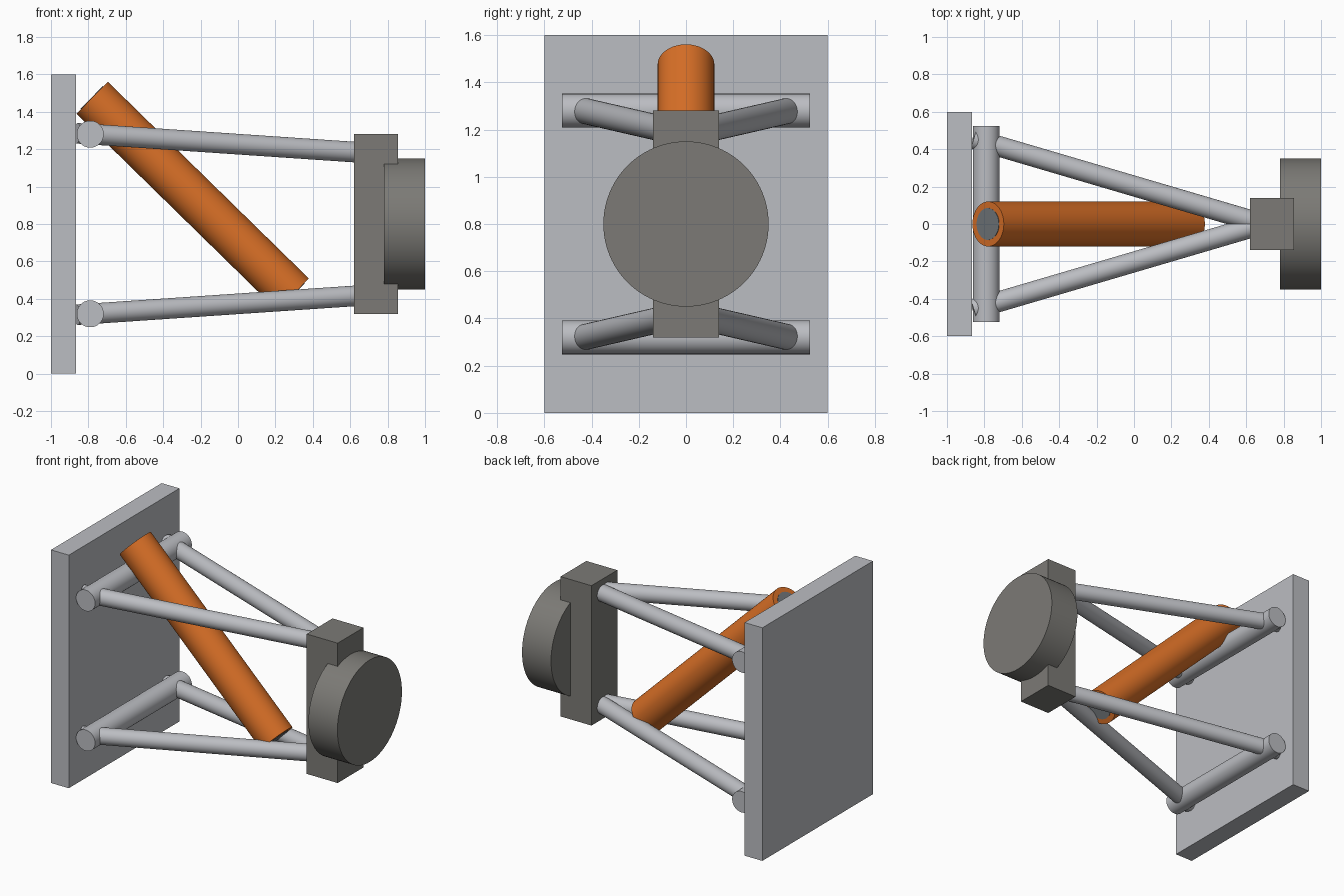
import bpy, math
from mathutils import Vector

cube = bpy.data.objects.get("Cube")
if cube:
    bpy.data.objects.remove(cube, do_unlink=True)


def material(name, color):
    m = bpy.data.materials.new(name)
    m.use_nodes = True
    m.diffuse_color = (*color, 1)
    m.node_tree.nodes["Principled BSDF"].inputs["Base Color"].default_value = (*color, 1)
    return m


SILVER = material("silver", (0.50, 0.51, 0.54))
IRON = material("iron_grey", (0.20, 0.195, 0.18))
ORANGE = material("orange", (0.69, 0.16, 0.02))
STEEL = material("steel_grey", (0.17, 0.185, 0.20))


def box(name, low, high, mat):
    low, high = Vector(low), Vector(high)
    bpy.ops.mesh.primitive_cube_add(size=1, location=(low + high) / 2)
    ob = bpy.context.object
    ob.name = name
    ob.scale = high - low
    bpy.ops.object.transform_apply(location=False, rotation=False, scale=True)
    ob.data.materials.append(mat)
    return ob


def rod(name, start, end, radius, mat, sides=48):
    start, end = Vector(start), Vector(end)
    axis = end - start
    bpy.ops.mesh.primitive_cylinder_add(vertices=sides, radius=radius, depth=axis.length,
                                        location=(start + end) / 2)
    ob = bpy.context.object
    ob.name = name
    ob.rotation_euler = axis.to_track_quat("Z", "Y").to_euler()
    ob.data.materials.append(mat)
    bpy.ops.object.shade_smooth_by_angle(angle=math.radians(30))
    return ob


# Chassis mounting plate
box("mounting_plate", (-1, -0.6, 0), (-0.865, 0.6, 1.6), SILVER)

# Two wishbones, mirrored about the hub height and the centre plane
HUB_Z = 0.8
for level, up in (("upper", 1), ("lower", -1)):
    z = HUB_Z + up * 0.48
    rod(level + "_pivot_tube", (-0.79, -0.525, z), (-0.79, 0.525, z), 0.072, SILVER)
    for side, s in (("front", -1), ("rear", 1)):
        rod(f"{level}_{side}_arm", (-0.86, s * 0.456, HUB_Z + up * 0.485),
            (0.69, 0, HUB_Z + up * 0.38), 0.055, SILVER)

# Upright and wheel hub
box("upright", (0.62, -0.14, 0.32), (0.855, 0.14, 1.28), IRON)
rod("wheel_hub", (0.78, 0, HUB_Z), (1, 0, HUB_Z), 0.35, IRON, 96)

# Slanted spring sleeve with the damper core showing at its ends
top, bottom = Vector((-0.78, 0, 1.475)), Vector((0.295, 0, 0.423))
rod("spring_sleeve", top, bottom, 0.12, ORANGE, 64)
tip = (bottom - top).normalized() * 0.003
rod("damper_core", top - tip, bottom + tip, 0.085, STEEL)
